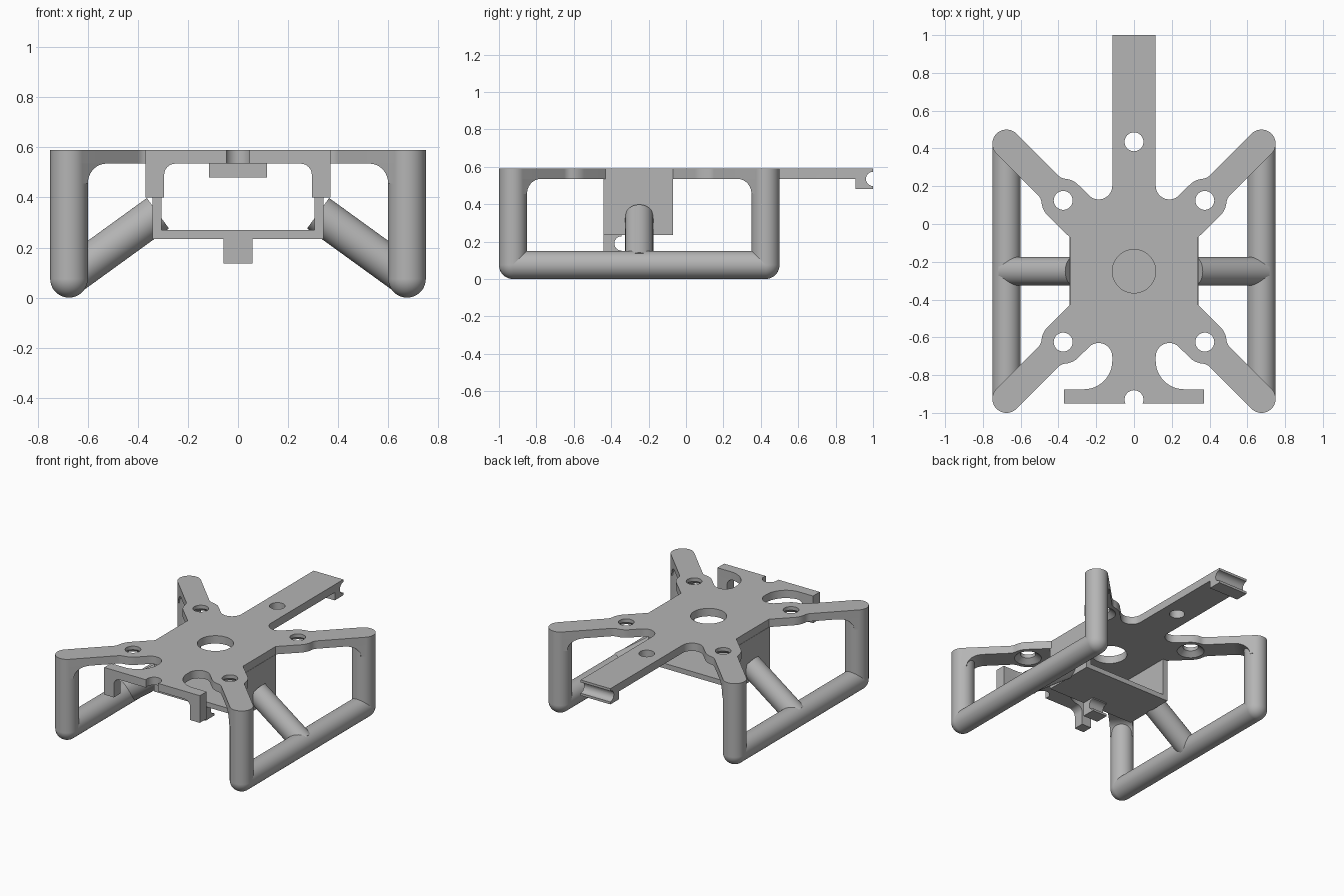
import bpy, bmesh, math
from mathutils import Vector

old = bpy.data.objects.get("Cube")
if old:
    bpy.data.objects.remove(old, do_unlink=True)

grey = bpy.data.materials.new("plain grey")
grey.use_nodes = True
grey.diffuse_color = (0.46, 0.46, 0.46, 1)
grey.node_tree.nodes["Principled BSDF"].inputs["Base Color"].default_value = (0.46, 0.46, 0.46, 1)

TOP, UNDER, R = 0.59, 0.535, 0.075
LEG_X, LEG_Y, MID_Y = 0.675, 0.675, -0.25   # leg offsets from the frame centre
BOSS, BOSS_R, HOLE_R = 0.375, 0.115, 0.05


def arc(cx, cy, r, a0, a1, n=12, ry=None):
    angles = [math.radians(a0 + (a1 - a0) * i / n) for i in range(n + 1)]
    return [(cx + r * math.cos(a), cy + (ry or r) * math.sin(a)) for a in angles]


def finish(name, bm):
    bmesh.ops.recalc_face_normals(bm, faces=bm.faces)
    mesh = bpy.data.meshes.new(name)
    bm.to_mesh(mesh)
    bm.free()
    mesh.materials.append(grey)
    ob = bpy.data.objects.new(name, mesh)
    bpy.context.collection.objects.link(ob)
    return ob


def prism(name, outline, place, lo, hi):
    """Extrude a 2D outline; place(u, v, w) gives the 3D point."""
    bm = bmesh.new()
    face = bm.faces.new([bm.verts.new(place(u, v, lo)) for u, v in outline])
    shift = Vector(place(0, 0, hi)) - Vector(place(0, 0, lo))
    new = bmesh.ops.extrude_face_region(bm, geom=[face], use_keep_orig=True)["geom"]
    bmesh.ops.translate(bm, vec=shift, verts=[g for g in new if isinstance(g, bmesh.types.BMVert)])
    return finish(name, bm)


def rod(name, a, b, r1=R, r2=None, sides=48):
    a, b = Vector(a), Vector(b)
    bm = bmesh.new()
    bmesh.ops.create_cone(bm, cap_ends=True, segments=sides, radius1=r1,
                          radius2=r1 if r2 is None else r2, depth=(b - a).length)
    bm.transform((b - a).to_track_quat("Z", "Y").to_matrix().to_4x4())
    bmesh.ops.translate(bm, vec=(a + b) / 2, verts=bm.verts)
    return finish(name, bm)


def ball(name, centre):
    bm = bmesh.new()
    bmesh.ops.create_uvsphere(bm, u_segments=48, v_segments=24, radius=R)
    bmesh.ops.translate(bm, vec=centre, verts=bm.verts)
    return finish(name, bm)


def box(name, x, y0, y1, z0, z1):
    return prism(name, [(-x, y0), (x, y0), (x, y1), (-x, y1)], flat, z0, z1)


def cut(ob, cutter):
    mod = ob.modifiers.new("cut", "BOOLEAN")
    mod.operation, mod.solver, mod.object = "DIFFERENCE", "EXACT", cutter
    bpy.context.view_layer.objects.active = ob
    bpy.ops.object.modifier_apply(modifier=mod.name)
    bpy.data.objects.remove(cutter, do_unlink=True)


def flat(u, v, w):
    return (u, v, w)


def upright(u, v, w):
    return (u, w, v)


# Top plate outline: one arm, reflected across its diagonal, then front and side
f = 0.06
ang = 45 + math.degrees(math.asin((R + f) / (BOSS_R + f)))
bx, by = BOSS, BOSS + MID_Y
fx = bx + (BOSS_R + f) * math.cos(math.radians(ang))
fy = by + (BOSS_R + f) * math.sin(math.radians(ang))
half_arm = (arc(bx, by, BOSS_R, 135, ang) + arc(fx, fy, f, ang + 180, 315, 8)
            + arc(LEG_X, LEG_Y + MID_Y, R, 135, 45))
arm = half_arm + [(y - MID_Y, x + MID_Y) for x, y in reversed(half_arm[:-1])]
branch = arc(0.187, 0.202, 0.072, 180, 315) + arm + [(0.34, -0.07)]
front_branch = [(x, 2 * MID_Y - y) for x, y in reversed(branch)]
side = ([(0.115, 1.0)] + branch + front_branch + arc(0.265, -0.725, 0.15, 180, 270)
        + [(0.37, -0.875), (0.37, -0.95)])
plate = prism("top_plate", side + [(-x, y) for x, y in reversed(side)], flat, UNDER, TOP)

# Holes in the plate
for x, y, r in [(0, MID_Y, 0.115), (0, 0.435, HOLE_R), (0, -0.93, HOLE_R)]:
    cut(plate, rod("hole_cutter", (x, y, 0.4), (x, y, 0.7), r))
for sx in (-1, 1):
    for sy in (-1, 1):
        x, y = sx * BOSS, MID_Y + sy * BOSS
        cut(plate, rod("hole_cutter", (x, y, 0.4), (x, y, 0.7), HOLE_R))
        cut(plate, rod("countersink_cutter", (x, y, UNDER - 0.01), (x, y, 0.565), 0.1, HOLE_R))

# Rear hook with a rounded groove running across it
hook = box("rear_hook", 0.115, 0.905, 1.0, 0.48, UNDER)
for part in (plate, hook):
    cut(part, rod("groove_cutter", (-0.3, 1.0, UNDER), (0.3, 1.0, UNDER), 0.038))

# Tray slung under the plate
prism("tray", [(-0.342, UNDER), (-0.342, 0.235), (0.342, 0.235), (0.342, UNDER), (0.305, UNDER),
               (0.305, 0.27), (-0.305, 0.27), (-0.305, UNDER)], upright, -0.44, -0.07)
tray_hook = box("tray_hook", 0.058, -0.44, -0.345, 0.137, 0.235)
cut(tray_hook, rod("groove_cutter", (-0.3, -0.345, 0.19), (0.3, -0.345, 0.19), 0.038))

# Frame: legs, skids, struts, gussets and front tabs
for sx, label in ((-1, "right"), (1, "left")):
    x = sx * LEG_X
    ends = [MID_Y - LEG_Y, MID_Y + LEG_Y]
    rod(label + "_skid", (x, ends[0], R), (x, ends[1], R))
    rod(label + "_strut", (x, MID_Y, 0.08), (sx * 0.32, MID_Y, 0.337))
    prism(label + "_front_tab",
          [(sx * u, v) for u, v in [(0.37, UNDER), (0.37, 0.40), (0.295, 0.40)]
           + arc(0.25, 0.49, 0.045, 0, 90, 8)], upright, -0.95, -0.875)
    for sy, end, y in ((-1, "front", ends[0]), (1, "rear", ends[1])):
        name = label + "_" + end
        rod(name + "_leg", (x, y, R), (x, y, TOP - 0.01))
        ball(name + "_foot", (x, y, R))
        inward = Vector((-sx, -sy, 0)).normalized()
        across = Vector((-sy, sx, 0)).normalized()
        base = Vector((x, y, 0))
        curve = arc(0.136, UNDER - 0.08, 0.105, 180, 90, 12, 0.08)
        prism(name + "_gusset", [(0, UNDER), (0, UNDER - 0.08)] + curve,
              lambda u, v, w: base + inward * u + across * w + Vector((0, 0, v)), -R, R)

# Smooth rounds, sharp edges
bpy.ops.object.select_all(action="DESELECT")
for ob in bpy.context.scene.objects:
    if ob.type == "MESH" and grey.name in ob.data.materials:
        ob.select_set(True)
        bpy.context.view_layer.objects.active = ob
bpy.ops.object.shade_smooth_by_angle(angle=math.radians(30))
